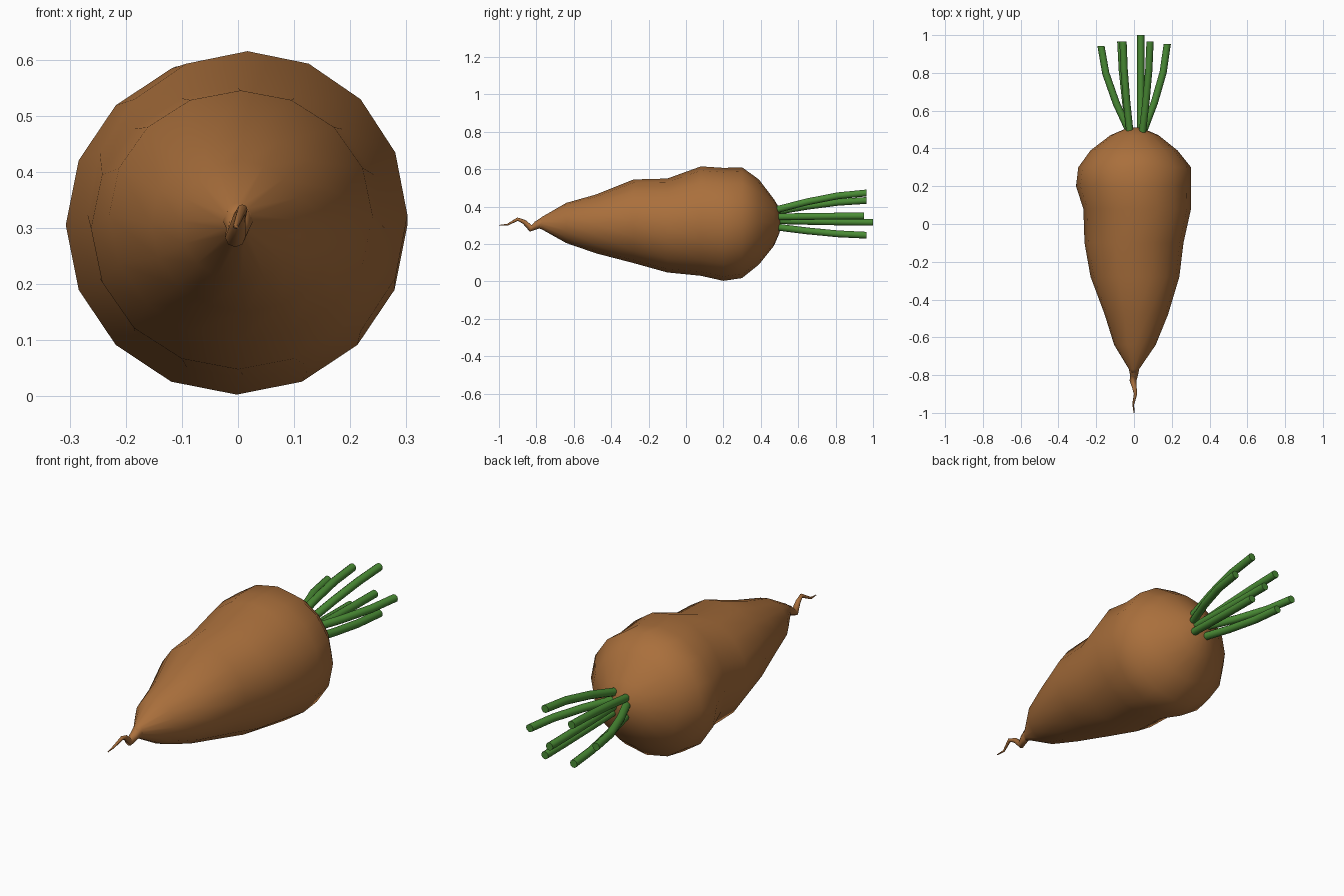
import bpy, bmesh, math
from mathutils import Vector

if "Cube" in bpy.data.objects:
    bpy.data.objects.remove(bpy.data.objects["Cube"])


def material(name, rgb):
    m = bpy.data.materials.new(name)
    m.diffuse_color = (*rgb, 1)
    m.use_nodes = True
    m.node_tree.nodes["Principled BSDF"].inputs["Base Color"].default_value = m.diffuse_color
    return m


BROWN = material("root brown", (0.40, 0.16, 0.045))
GREEN = material("stem green", (0.068, 0.26, 0.035))


def loft(name, rings, mat, angle):
    """Skin a list of equal-length point rings and cap both ends."""
    bm = bmesh.new()
    loops = [[bm.verts.new(p) for p in ring] for ring in rings]
    n = len(loops[0])
    for a, b in zip(loops, loops[1:]):
        for i in range(n):
            j = (i + 1) % n
            bm.faces.new((a[i], a[j], b[j], b[i]))
    bm.faces.new(loops[0])
    bm.faces.new(loops[-1])
    bmesh.ops.recalc_face_normals(bm, faces=bm.faces)
    me = bpy.data.meshes.new(name)
    bm.to_mesh(me)
    bm.free()
    me.materials.append(mat)
    ob = bpy.data.objects.new(name, me)
    bpy.context.collection.objects.link(ob)
    bpy.ops.object.select_all(action='DESELECT')
    ob.select_set(True)
    bpy.context.view_layer.objects.active = ob
    bpy.ops.object.shade_smooth_by_angle(angle=math.radians(angle))
    return ob


def tube_rings(path, radii, sides):
    """Rings perpendicular to a path that runs mostly along y."""
    pts = [Vector(p) for p in path]
    rings = []
    for k, (p, r) in enumerate(zip(pts, radii)):
        t = (pts[min(k + 1, len(pts) - 1)] - pts[max(k - 1, 0)]).normalized()
        if k == len(pts) - 1 and len(pts) > 2:
            t = Vector((0, 1 if t.y > 0 else -1, 0))   # square-cut tip
        side = t.cross(Vector((0, 0, 1))).normalized()
        up = side.cross(t)
        rings.append([p + r * (math.cos(a) * side + math.sin(a) * up)
                      for a in (2 * math.pi * i / sides for i in range(sides))])
    return rings


# Root body: y, left x, right x, bottom z, top z
profile = [
    (-0.79, -0.020, 0.020, 0.285, 0.330),
    (-0.77, -0.026, 0.026, 0.278, 0.345),
    (-0.64, -0.105, 0.115, 0.205, 0.420),
    (-0.48, -0.155, 0.180, 0.150, 0.465),
    (-0.28, -0.230, 0.240, 0.098, 0.545),
    (-0.10, -0.262, 0.262, 0.048, 0.550),
    (0.08, -0.268, 0.302, 0.030, 0.615),
    (0.20, -0.307, 0.302, 0.003, 0.607),
    (0.30, -0.295, 0.302, 0.018, 0.610),
    (0.39, -0.230, 0.230, 0.090, 0.545),
    (0.47, -0.125, 0.130, 0.190, 0.440),
    (0.50, -0.055, 0.060, 0.260, 0.390),
    (0.51, -0.020, 0.025, 0.310, 0.345),
]
SIDES = 16
rings = []
for y, x0, x1, z0, z1 in profile:
    cx, cz, rx, rz = (x0 + x1) / 2, (z0 + z1) / 2, (x1 - x0) / 2, (z1 - z0) / 2
    rings.append([(cx + rx * math.sin(2 * math.pi * i / SIDES), y,
                   cz + rz * math.cos(2 * math.pi * i / SIDES))
                  for i in range(SIDES)])
loft("root_body", rings, BROWN, 60)

# Wiggly root tip
tail = [(0, -0.77, 0.312), (0, -0.80, 0.300), (-0.005, -0.83, 0.283),
        (0.002, -0.865, 0.318), (0.008, -0.90, 0.333),
        (-0.004, -0.955, 0.303), (0, -1.0, 0.300)]
loft("root_tip", tube_rings(tail, [0.027, 0.021, 0.018, 0.012, 0.009, 0.005, 0.002], 8),
     BROWN, 80)

# Leaf stems: base (x, z) and tip (x, y, z), bending outward early
stems = [
    ((-0.025, 0.345), (-0.175, 0.943, 0.350)),
    ((0.050, 0.345), (0.176, 0.952, 0.350)),
    ((0.036, 0.325), (0.036, 1.000, 0.316)),
    ((-0.022, 0.375), (-0.058, 0.965, 0.433)),
    ((0.045, 0.385), (0.085, 0.965, 0.473)),
    ((-0.022, 0.290), (-0.070, 0.965, 0.247)),
    ((0.045, 0.290), (0.085, 0.965, 0.247)),
]
for k, ((bx, bz), (tx, ty, tz)) in enumerate(stems):
    path = []
    for s, f in ((0, 0), (0.33, 0.46), (0.68, 0.83), (1, 1)):
        path.append((bx + (tx - bx) * f, 0.49 + (ty - 0.49) * s, bz + (tz - bz) * f))
    loft("leaf_stem_%d" % (k + 1), tube_rings(path, [0.019] * 4, 10), GREEN, 50)
